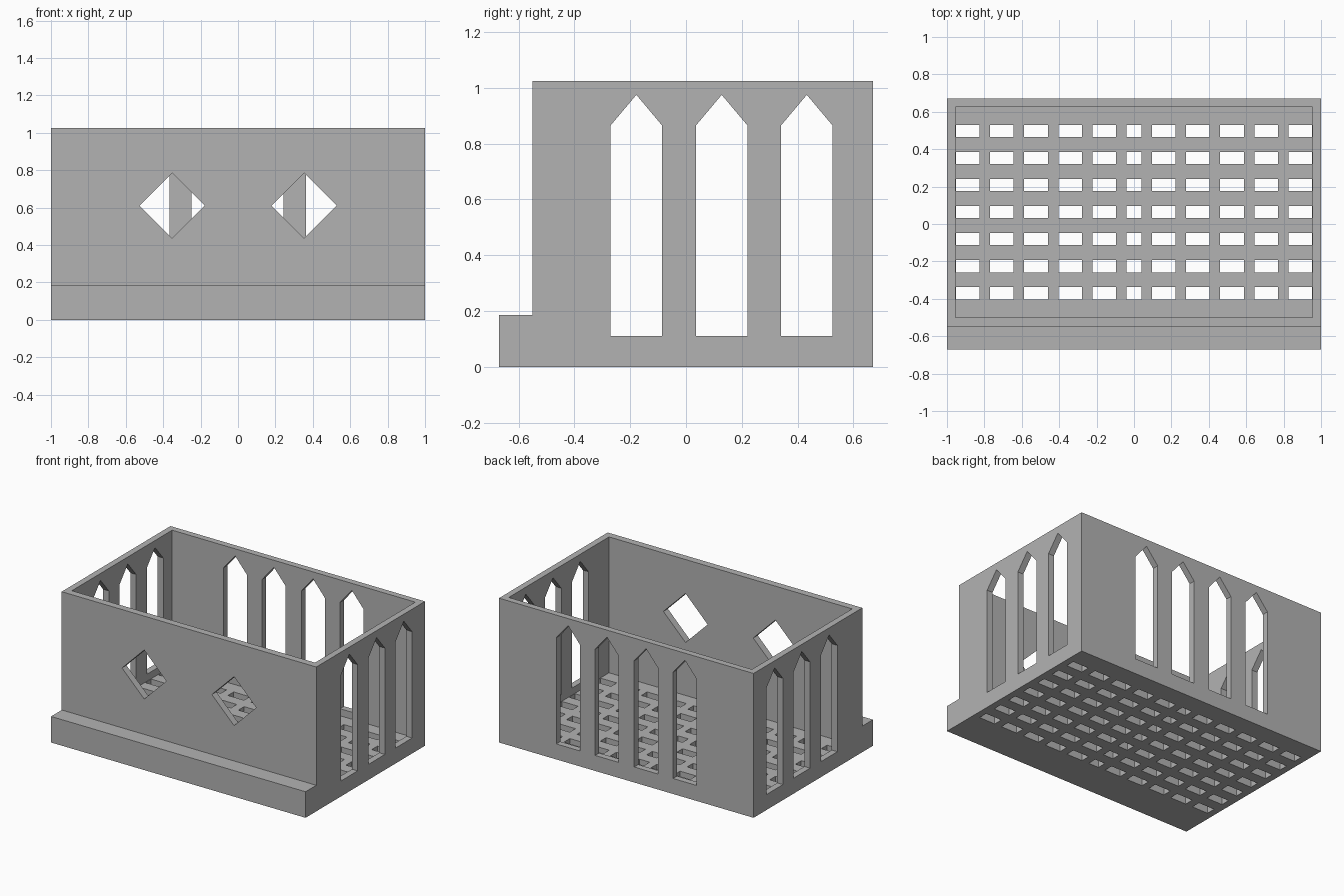
import bpy
import bmesh
from mathutils import Vector

if "Cube" in bpy.data.objects:
    bpy.data.objects.remove(bpy.data.objects["Cube"], do_unlink=True)

stone = bpy.data.materials.new("stone_grey")
stone.use_nodes = True
GREY = (0.45, 0.45, 0.45, 1)
stone.diffuse_color = GREY
stone.node_tree.nodes["Principled BSDF"].inputs["Base Color"].default_value = GREY

HEIGHT, WALL, FLOOR = 1.025, 0.045, 0.06
BACK, FRONT = 0.67, -0.55


def add_prism(bm, points, offset):
    """Closed prism from a planar outline."""
    face = bm.faces.new([bm.verts.new(p) for p in points])
    grown = bmesh.ops.extrude_face_region(bm, geom=[face])["geom"]
    verts = [v for v in grown if isinstance(v, bmesh.types.BMVert)]
    bmesh.ops.translate(bm, verts=verts, vec=Vector(offset))


def add_box(bm, x0, x1, y0, y1, z0, z1):
    add_prism(bm, [(x0, y0, z0), (x1, y0, z0), (x1, y1, z0), (x0, y1, z0)],
              (0, 0, z1 - z0))


def finish(name, bm):
    bmesh.ops.recalc_face_normals(bm, faces=bm.faces)
    mesh = bpy.data.meshes.new(name)
    bm.to_mesh(mesh)
    bm.free()
    mesh.materials.append(stone)
    obj = bpy.data.objects.new(name, mesh)
    bpy.context.collection.objects.link(obj)
    return obj


def arch(center):
    """Pointed window outline as (across, up) pairs."""
    l, r = center - 0.0925, center + 0.0925
    return [(l, 0.11), (r, 0.11), (r, 0.865), (center, 0.975), (l, 0.865)]


# Solid building with a front ledge
bm = bmesh.new()
profile = [(-0.67, 0), (BACK, 0), (BACK, HEIGHT), (FRONT, HEIGHT),
           (FRONT, 0.185), (-0.67, 0.185)]
add_prism(bm, [(-1, y, z) for y, z in profile], (2, 0, 0))
building = finish("building_shell", bm)

# Open room
bm = bmesh.new()
add_box(bm, WALL - 1, 1 - WALL, -0.5, BACK - WALL, FLOOR, 1.2)
room = finish("room_cutter", bm)

# Side windows, through both walls
bm = bmesh.new()
for c in (-0.178, 0.128, 0.433):
    add_prism(bm, [(-1.2, y, z) for y, z in arch(c)], (2.4, 0, 0))

# Back windows
back_bm = bmesh.new()
for c in (-0.46, -0.155, 0.152, 0.457):
    add_prism(back_bm, [(x, 0.58, z) for x, z in arch(c)], (0, 0.2, 0))

# Front diamond windows
for c in (-0.352, 0.354):
    add_prism(back_bm, [(c + dx, -0.62, 0.61 + dz) for dx, dz in
                        ((-0.174, 0), (0, -0.174), (0.174, 0), (0, 0.174))],
              (0, 0.2, 0))
side_windows = finish("side_window_cutter", bm)
end_windows = finish("front_back_window_cutter", back_bm)

# Floor grating
bm = bmesh.new()
columns = [(0, 0.04)] + [(s * (0.159 + 0.1825 * i), 0.063)
                         for i in range(5) for s in (-1, 1)]
for row in range(7):
    y = -0.37 + row * 0.1445
    for x, half in columns:
        add_box(bm, x - half, x + half, y - 0.0325, y + 0.0325, -0.1, FLOOR + 0.04)
grating = finish("grating_cutter", bm)

# Cut the shell
for cutter in (room, side_windows, end_windows, grating):
    mod = building.modifiers.new(cutter.name, "BOOLEAN")
    mod.operation = "DIFFERENCE"
    mod.solver = "EXACT"
    mod.object = cutter

# Apply the cuts and discard the cutters
bpy.context.view_layer.update()
evaluated = building.evaluated_get(bpy.context.evaluated_depsgraph_get())
result = bpy.data.meshes.new_from_object(evaluated)
building.modifiers.clear()
building.data = result
for cutter in (room, side_windows, end_windows, grating):
    bpy.data.objects.remove(cutter, do_unlink=True)
